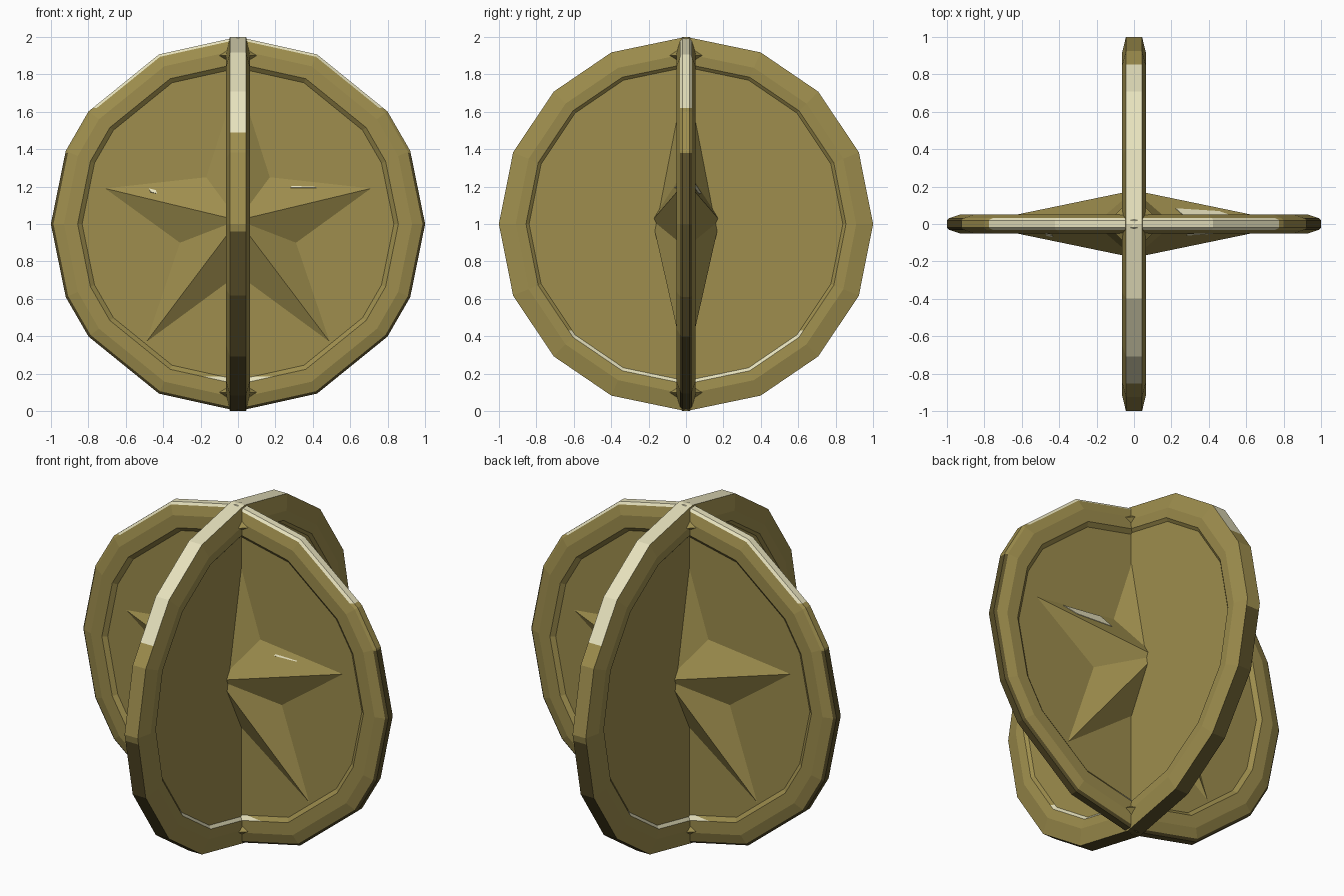
import bpy, bmesh
from math import cos, sin, radians
from mathutils import Vector

cube = bpy.data.objects.get("Cube")
if cube:
    bpy.data.objects.remove(cube)


def material(name, rgb):
    m = bpy.data.materials.new(name)
    m.use_nodes = True
    m.diffuse_color = (*rgb, 1)
    m.node_tree.nodes["Principled BSDF"].inputs["Base Color"].default_value = (*rgb, 1)
    return m


gold = material("antique gold", (0.342, 0.27, 0.075))
cream = material("pale worn gold", (0.80, 0.76, 0.51))
dark = material("dark tarnished gold", (0.10, 0.077, 0.022))


def finish(name, bm, mats=(gold,)):
    bmesh.ops.recalc_face_normals(bm, faces=bm.faces)
    mesh = bpy.data.meshes.new(name)
    bm.to_mesh(mesh)
    bm.free()
    for m in mats:
        mesh.materials.append(m)
    obj = bpy.data.objects.new(name, mesh)
    bpy.context.collection.objects.link(obj)


def rimmed_disc(name, quadrant, profile, place, worn_top, worn_inner, tarnish):
    """Lathe a (radius, half thickness) profile through mirrored quadrant angles."""
    angles = quadrant + [90] + [180 - a for a in quadrant[:0:-1]]
    angles += [a + 180 for a in angles]
    section = profile + [(r, -h) for r, h in reversed(profile)]
    bm = bmesh.new()
    rings = [[bm.verts.new(place(r * cos(radians(a)), h, 1 + r * sin(radians(a))))
              for a in angles] for r, h in section]
    n = len(angles)
    for k in range(len(rings) - 1):
        a, b = rings[k], rings[k + 1]
        for i in range(n):
            j = (i + 1) % n
            f = bm.faces.new((a[i], a[j], b[j], b[i]))
            if min(section[k][0], section[k + 1][0]) > 0.98:
                f.material_index = 1      # outer edge band
            elif k in (0, len(rings) - 2):
                f.smooth = True           # temporary tag for the inner bevel
    bm.faces.new(rings[0])
    bm.faces.new(rings[-1])
    # cut clean borders for the coloured areas, then keep them only where they belong
    for z in (worn_top, worn_inner, tarnish):
        bmesh.ops.bisect_plane(bm, geom=bm.verts[:] + bm.edges[:] + bm.faces[:],
                               plane_co=(0, 0, z), plane_no=(0, 0, 1))
    for f in bm.faces:
        z = f.calc_center_median().z
        if f.smooth:
            f.material_index = int(z < worn_inner)
        elif f.material_index:
            f.material_index = 1 if z > worn_top else 2 if z < tarnish else 0
        f.smooth = False
    finish(name, bm, (gold, cream, dark))


# Crossed discs with raised, chamfered rims
rimmed_disc("front_disc", [0, 23, 37, 65],
            [(0.833, 0.03), (0.857, 0.05), (0.93, 0.05), (0.986, 0.032), (1, 0.02)],
            lambda u, h, z: (u, h, z), 1.62, 0.185, 1.38)
rimmed_disc("cross_disc", [0, 22.5, 45, 66.5],
            [(0.838, 0.045), (0.855, 0.06), (0.91, 0.065), (1, 0.043)],
            lambda u, h, z: (h, u, z), 1.49, 0.43, 0.96)

# Faceted star raised on both faces of the front disc
half = [(0, 1.78), (0.17, 1.25), (0.71, 1.19), (0.31, 0.9), (0.49, 0.37), (0, 0.73)]
outline = half + [(-x, z) for x, z in half[-2:0:-1]]
for side, name in ((-1, "front_star"), (1, "back_star")):
    bm = bmesh.new()
    base = [bm.verts.new((x, side * 0.033, z)) for x, z in outline]
    peak = bm.verts.new((0, side * 0.18, 1.02))
    for i, v in enumerate(base):
        bm.faces.new((v, base[(i + 1) % len(base)], peak))
    bm.faces.new(base)
    finish(name, bm)


def worn_patch(name, x_side, y_side, corners):
    """Thin plate on the upper face of a star arm; corners are (notch, tip) weights."""
    notch, tip, peak = (Vector((x_side * x, y_side * y, z)) for x, y, z in
                        ((0.17, 0.033, 1.25), (0.71, 0.033, 1.19), (0, 0.18, 1.02)))
    normal = (tip - notch).cross(peak - notch).normalized()
    if normal.y * y_side < 0:
        normal.negate()
    bm = bmesh.new()
    low = [peak + (notch - peak) * a + (tip - peak) * b for a, b in corners]
    face = bm.faces.new([bm.verts.new(p) for p in low])
    ext = bmesh.ops.extrude_face_region(bm, geom=[face])["geom"]
    bmesh.ops.translate(bm, vec=normal * 0.003,
                        verts=[v for v in ext if isinstance(v, bmesh.types.BMVert)])
    finish(name, bm, (cream,))


# Worn spots on the side arms of the stars
worn_patch("back_star_wear", 1, 1, [(0.27, 0.68), (0.75, 0.2), (0.47, 0.2), (0.17, 0.6)])
worn_patch("front_star_streak", 1, -1, [(0.6, 0.26), (0.4, 0.5), (0.38, 0.5), (0.56, 0.26)])
worn_patch("front_star_spot", -1, -1, [(0.29, 0.6), (0.29, 0.55), (0.2, 0.56), (0.2, 0.61)])

# Small fillets where the rims meet at the poles
for z, name in ((1.9, "top_junction"), (0.1, "bottom_junction")):
    bm = bmesh.new()
    bmesh.ops.create_uvsphere(bm, u_segments=4, v_segments=2, radius=0.15)
    for v in bm.verts:
        v.co.z = v.co.z * 0.6 + z
    finish(name, bm)
